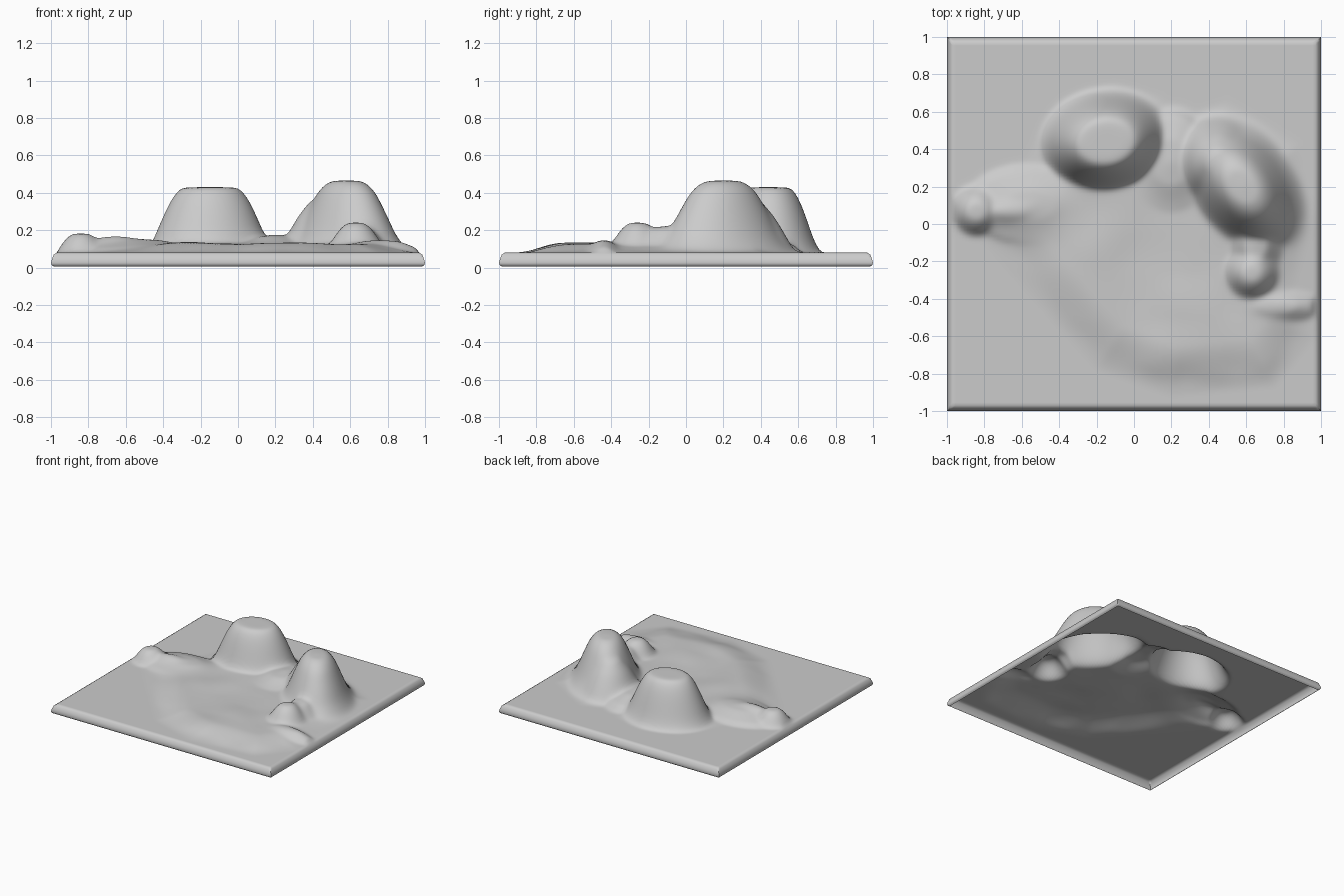
import bpy, bmesh, math
from mathutils import Vector, noise

if "Cube" in bpy.data.objects:
    bpy.data.objects.remove(bpy.data.objects["Cube"])


def smooth(t):
    t = max(0.0, min(1.0, t))
    return t * t * (3 - 2 * t)


def interp(t, pts):
    for (a, za), (b, zb) in zip(pts, pts[1:]):
        if t <= b:
            return za + (zb - za) * (t - a) / (b - a)
    return pts[-1][1]


def hill(x, y, c, size, degrees, profile):
    # elliptical hill with a radial height profile
    dx, dy = x - c[0], y - c[1]
    a = math.radians(degrees)
    ca, sa = math.cos(a), math.sin(a)
    u, v = (dx * ca + dy * sa) / size[0], (dy * ca - dx * sa) / size[1]
    return interp(math.hypot(u, v), profile)


def inside_distance(x, y, poly):
    # distance to the outline, zero outside
    inside, best = False, 9.0
    for i, (ax, ay) in enumerate(poly):
        bx, by = poly[i - 1]
        if (ay > y) != (by > y) and x < (bx - ax) * (y - ay) / (by - ay) + ax:
            inside = not inside
        ex, ey = bx - ax, by - ay
        t = max(0, min(1, ((x - ax) * ex + (y - ay) * ey) / (ex * ex + ey * ey)))
        best = min(best, math.hypot(x - ax - t * ex, y - ay - t * ey))
    return best if inside else 0.0


OUTLINE = [(-.95, .07), (-.86, .2), (-.62, .23), (-.53, .42), (-.4, .65), (-.1, .74),
           (.15, .67), (.23, .56), (.5, .65), (.88, .42), (.97, 0), (.96, -.6),
           (.75, -.86), (.2, -.91), (-.2, -.77), (-.55, -.38)]
MESA = [(0, .43), (.3, .43), (.46, .425), (.57, .385), (.67, .325), (.8, .225),
        (.89, .15), (1, .09), (1.1, 0)]
PEAK = [(0, .468), (.26, .462), (.38, .44), (.5, .395), (.67, .285), (.82, .18),
        (.95, .12), (1.1, .07), (1.2, 0)]
SHOULDER = [(0, .37), (.3, .355), (.6, .27), (.85, .17), (1, .1), (1.2, 0)]
BUMP = [(0, .242), (.35, .238), (.6, .21), (.8, .17), (1, .12), (1.3, 0)]
NECK = [(0, .225), (.5, .21), (1, .13), (1.4, 0)]
KNOB = [(0, .183), (.4, .18), (.7, .145), (1, .08), (1.2, 0)]
SPUR = [(0, .168), (.3, .162), (1, .10), (1.3, 0)]
SADDLE = [(0, .178), (.5, .165), (1, .12), (1.4, 0)]
RIDGE = [(0, .148), (.5, .14), (1, .1), (1.4, 0)]


def height(x, y):
    d = inside_distance(x, y, OUTLINE)
    z = .08 + .048 * smooth((d + .02) / .28) * (d > 0)
    z += .014 * noise.noise(Vector((x * 4, y * 4, .7))) * smooth(d / .12)
    hills = (
        hill(x, y, (-.15, .44), (.34, .27), 8, MESA),
        hill(x, y, (.58, .2), (.40, .27), -55, PEAK),
        hill(x, y, (.45, .33), (.22, .24), 0, SHOULDER),
        hill(x, y, (.63, -.26), (.14, .14), 0, BUMP),
        hill(x, y, (.65, -.1), (.13, .2), 0, NECK),
        hill(x, y, (-.84, .07), (.13, .13), 0, KNOB),
        hill(x, y, (-.66, .07), (.24, .1), 0, SPUR),
        hill(x, y, (-.55, .1), (.33, .2), 0, [(0, .155), (.4, .145), (1, .1), (1.2, 0)]),
        hill(x, y, (.2, .33), (.2, .25), 0, SADDLE),
        hill(x, y, (.77, -.44), (.2, .08), 0, RIDGE),
    )
    # smooth maximum blends the hills into the ground
    k = 110
    return math.log(sum(math.exp(k * (h - z)) for h in hills) + 1) / k + z


# terrain sheet
N = 120
bm = bmesh.new()
bmesh.ops.create_grid(bm, x_segments=N, y_segments=N, size=.97)
for v in bm.verts:
    v.co.z = height(v.co.x, v.co.y)
    if v.is_boundary:
        v.co.z = .08
# soften the hill profiles
for _ in range(3):
    bmesh.ops.smooth_vert(bm, verts=[v for v in bm.verts if not v.is_boundary],
                          factor=.5, use_axis_z=True)

# rounded skirt, leaving the underside hollow
for half, z in ((.985, .07), (.995, .045), (1.0, .025), (.995, .012), (.985, .006)):
    edges = [e for e in bm.edges if e.is_boundary]
    res = bmesh.ops.extrude_edge_only(bm, edges=edges)
    verts = [g for g in res["geom"] if isinstance(g, bmesh.types.BMVert)]
    m = max(abs(v.co.x) for v in verts)
    for v in verts:
        v.co.x *= half / m
        v.co.y *= half / m
        v.co.z = z
bmesh.ops.recalc_face_normals(bm, faces=bm.faces)
if sum(f.normal.z for f in bm.faces) < 0:
    bmesh.ops.reverse_faces(bm, faces=bm.faces)

mesh = bpy.data.meshes.new("terrain_tile")
bm.to_mesh(mesh)
bm.free()
obj = bpy.data.objects.new("terrain_tile", mesh)
bpy.context.collection.objects.link(obj)
bpy.context.view_layer.objects.active = obj
obj.select_set(True)
bpy.ops.object.shade_smooth_by_angle(angle=math.radians(50))
